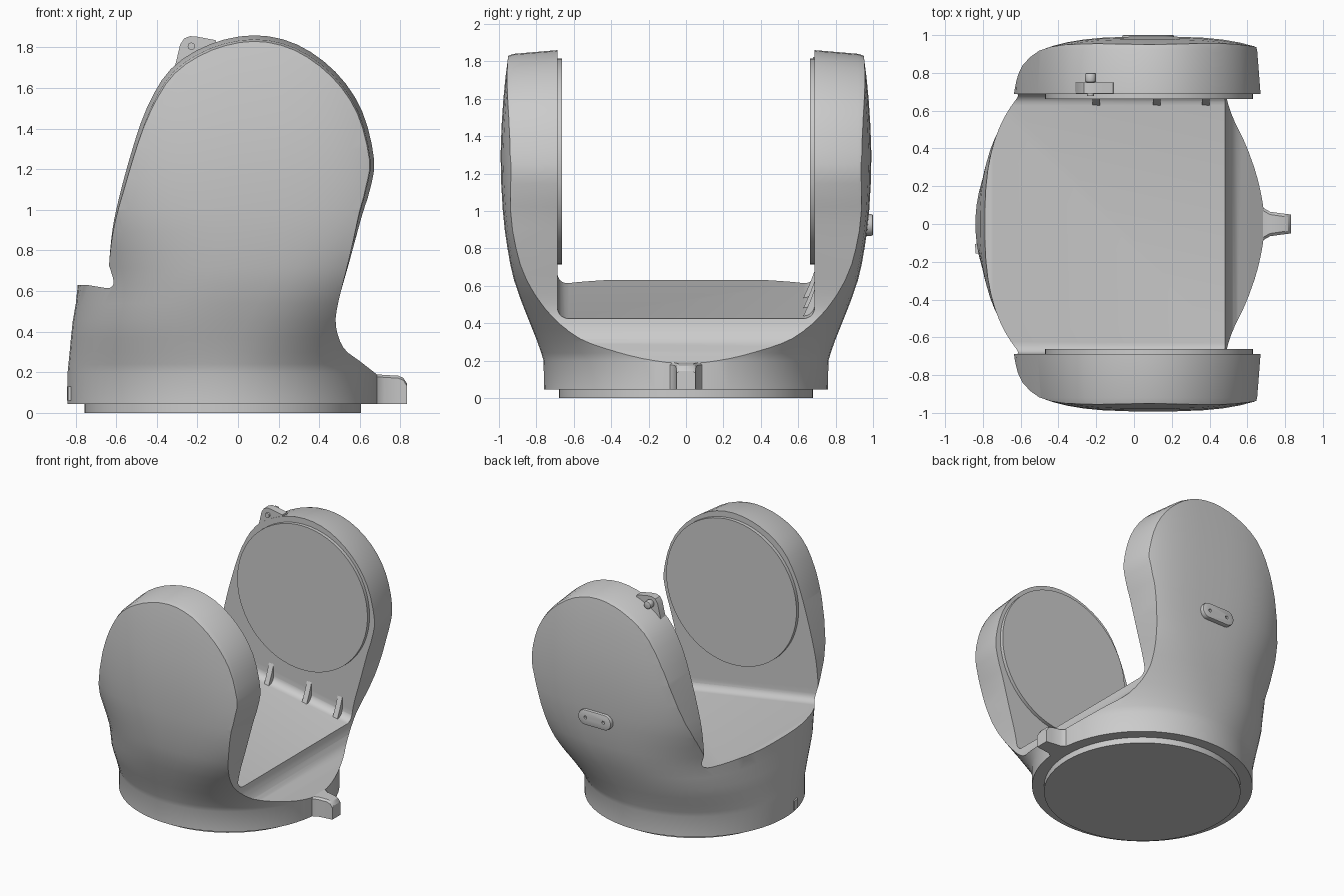
import bpy, bmesh, math
from mathutils import Vector

if "Cube" in bpy.data.objects:
    bpy.data.objects.remove(bpy.data.objects["Cube"])

PI = math.pi


def loft(name, rings):
    """Skin equal-length rings of points and cap both ends."""
    bm = bmesh.new()
    vs = [[bm.verts.new(p) for p in r] for r in rings]
    n = len(rings[0])
    for a, b in zip(vs, vs[1:]):
        for i in range(n):
            j = (i + 1) % n
            bm.faces.new((a[i], a[j], b[j], b[i]))
    bm.faces.new(vs[0])
    bm.faces.new(vs[-1])
    bmesh.ops.recalc_face_normals(bm, faces=bm.faces)
    me = bpy.data.meshes.new(name)
    bm.to_mesh(me)
    bm.free()
    ob = bpy.data.objects.new(name, me)
    bpy.context.collection.objects.link(ob)
    return ob


def smooth_path(pts, steps=3):
    """Catmull-Rom resampling of an open list of points of any dimension."""
    v = [Vector(p) for p in pts]
    out = []
    for i in range(len(v) - 1):
        p0, p1, p2, p3 = v[max(i - 1, 0)], v[i], v[i + 1], v[min(i + 2, len(v) - 1)]
        for k in range(steps):
            t = k / steps
            out.append(0.5 * (2 * p1 + (p2 - p0) * t + (2 * p0 - 5 * p1 + 4 * p2 - p3) * t * t
                              + (3 * p1 - p0 - 3 * p2 + p3) * t ** 3))
    return out + [v[-1]]


def circle(cx, cz, r, n=48):
    return [(cx + r * math.cos(2 * PI * i / n), cz + r * math.sin(2 * PI * i / n)) for i in range(n)]


def extrude_y(name, pts, y0, y1):
    return loft(name, [[(x, y, z) for x, z in pts] for y in (y0, y1)])


def extrude_z(name, pts, z0, z1):
    return loft(name, [[(x, y, z) for x, y in pts] for z in (z0, z1)])


def modify(ob, kind, **props):
    m = ob.modifiers.new(kind, kind)
    for k, val in props.items():
        setattr(m, k, val)
    bpy.context.view_layer.objects.active = ob
    bpy.ops.object.modifier_apply(modifier=m.name)


def boolean(ob, cutter, op):
    modify(ob, 'BOOLEAN', operation=op, solver='EXACT', object=cutter)
    bpy.data.objects.remove(cutter)


def section(z, cx, a, b, n, count=72):
    """Superellipse slice of the outer shell."""
    ring = []
    for i in range(count):
        t = 2 * PI * (i + 0.5) / count
        c, s = math.cos(t), math.sin(t)
        ring.append((cx + a * math.copysign(abs(c) ** (2 / n), c),
                     b * math.copysign(abs(s) ** (2 / n), s), z))
    return ring


# Outer shell: round at the base, flattening into the arms (z, centre x, half x, half y, power)
base = [(.045, -.075, .765, .76, 2)]
slices = [(.2, -.075, .765, .762, 2), (.3, -.06, .77, .795, 2.15),
          (.45, -.015, .80, .855, 2.4), (.63, .07, .86, .92, 2.6), (.8, .11, .93, .955, 2.8),
          (1.0, .115, .98, .98, 3), (1.3, .1, 1.0, .992, 3.05), (1.6, .085, 1.0, .977, 3.1),
          (1.8, .08, 1.0, .955, 3.1), (1.9, .08, 1.0, .94, 3.1)]
fork = loft("fork_body", [section(*s) for s in base + smooth_path(slices, 2)])

# Front silhouette, tapering slightly toward the outer faces of the arms
arm = smooth_path([(-.64, .66), (-.625, .85), (-.6, 1.0), (-.535, 1.25), (-.45, 1.5), (-.33, 1.695),
                   (-.14, 1.815), (.08, 1.86), (.29, 1.815), (.48, 1.68), (.61, 1.49), (.67, 1.25),
                   (.65, 1.1), (.61, .97), (.55, .75), (.495, .55), (.482, .43), (.52, .32),
                   (.6, .255), (.69, .185)])
outline = [(-1, .02), (-1, .625), (-.76, .63), (-.66, .64)] + [tuple(p) for p in arm] + [(.9, .17), (.9, .02)]


def tapered(y, k):
    ring = []
    for x, z in outline:
        w = k * min(max((z - .6) / .5, 0), 1)
        ring.append((x + (.07 - x) * w, y, z + (1.2 - z) * w))
    return ring


taper = [(.69, 0), (.92, .03), (.96, .05), (1.05, .12)]
clip = loft("clip", [tapered(-y, k) for y, k in reversed(taper)] + [tapered(y, k) for y, k in taper])
boolean(fork, clip, 'INTERSECT')

# Gap between the arms with a sloping floor and filleted corners


def floor_z(x):
    return .635 - .168 * (x + .77)


def gap_ring(x):
    f, r, w = floor_z(x), .06, .688
    pts = [(-w, 2.3)]
    pts += [(-w + r - r * math.cos(t * PI / 10), f + r - r * math.sin(t * PI / 10)) for t in range(6)]
    pts += [(-y, z) for y, z in reversed(pts)]
    return [(x, y, z) for y, z in pts]


boolean(fork, loft("gap", [gap_ring(-1.2), gap_ring(1.2)]), 'DIFFERENCE')

# Foot disc under the base
foot = extrude_z("foot_disc", circle(-.075, 0, .68, 64), 0, .07)

# Pivot covers on the inner arm faces
for s in (-1, 1):
    extrude_y("pivot_cover", circle(.08, 1.265, .55, 64), s * .662, s * .72)

# Front tongue on the base rim, flared where it joins, with a rounded top front edge
rings = []
for x, w, top in [(.5, .15, .2), (.655, .12, .195), (.685, .085, .19), (.72, .065, .187),
                  (.79, .055, .183), (.815, .052, .172), (.832, .05, .145)]:
    rings.append([(x, -w, .045), (x, w, .045), (x, w, top - .012), (x, w - .015, top),
                  (x, .015 - w, top), (x, -w, top - .012)])
loft("base_tongue", rings)

# Small ribs below the cover of the rear arm
for x in (-.2, .12, .38):
    f = floor_z(x)
    tri = [(.71, f - .02), (.62, f - .02), (.665, f + .08), (.71, f + .2)]
    loft("rib", [[(x + d, y, z) for y, z in tri] for d in (-.02, .02)])

# Oval plate with two screw holes on the rear arm
oval = [(.075 + math.copysign(.08, math.cos(t)) + .058 * math.cos(t), .925 + .058 * math.sin(t))
        for t in [2 * PI * (i + .5) / 28 for i in range(28)]]
plate = extrude_y("oval_plate", oval, .94, 1.0)
modify(plate, 'BEVEL', width=.008, segments=2, limit_method='ANGLE')
for x in (0, .15):
    boolean(plate, extrude_y("hole", circle(x, .925, .012, 12), .985, 1.05), 'DIFFERENCE')

# Lug on top of the rear arm with its pin
extrude_y("top_lug", [(-.32, 1.68), (-.305, 1.73), (-.285, 1.815), (-.265, 1.845), (-.235, 1.856),
                      (-.2, 1.853), (-.11, 1.836), (-.1, 1.78), (-.2, 1.72)], .692, .75)
extrude_y("lug_pin", circle(-.23, 1.806, .018, 16), .678, .76)
knob = extrude_y("lug_knob", circle(-.23, 1.806, .03, 20), .75, .80)
modify(knob, 'BEVEL', width=.01, segments=2, limit_method='ANGLE')

# Small raised marker on the left of the base
extrude_z("base_marker", [(-.838, -.155), (-.842, -.105), (-.8, -.105), (-.8, -.155)], .06, .13)

for ob in bpy.context.scene.objects:
    bpy.ops.object.select_all(action='DESELECT')
    ob.select_set(True)
    bpy.context.view_layer.objects.active = ob
    bpy.ops.object.shade_smooth_by_angle(angle=math.radians(32))
